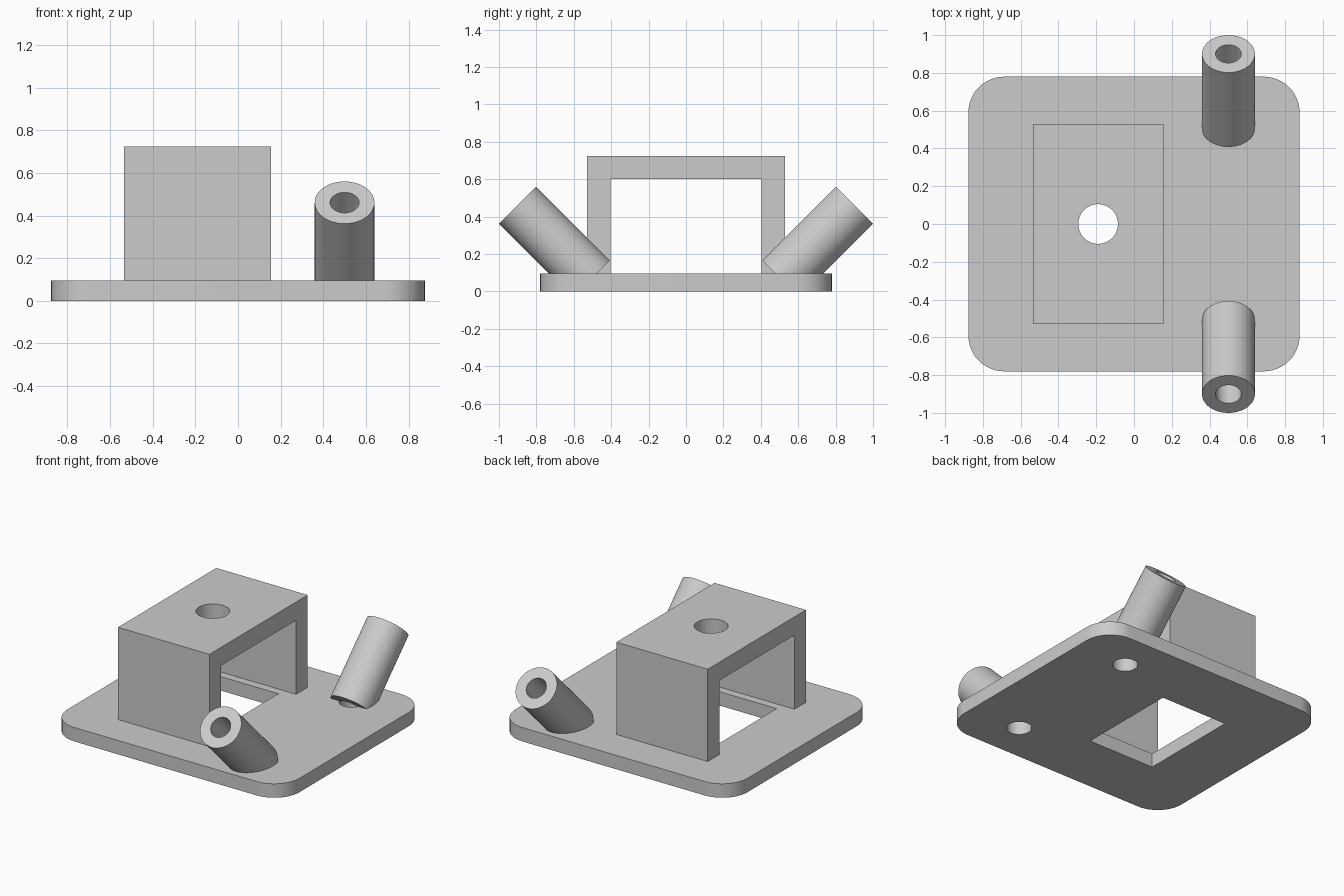
import bpy, bmesh
from math import radians

if "Cube" in bpy.data.objects:
    bpy.data.objects.remove(bpy.data.objects["Cube"], do_unlink=True)

grey = bpy.data.materials.new("plain grey")
grey.use_nodes = True
grey.diffuse_color = (0.6, 0.6, 0.6, 1)
grey.node_tree.nodes["Principled BSDF"].inputs["Base Color"].default_value = (0.6, 0.6, 0.6, 1)


def box(name, x, y, z):
    """Box from (min, max) pairs."""
    spans = (x, y, z)
    bpy.ops.mesh.primitive_cube_add(size=1, location=[sum(s) / 2 for s in spans])
    ob = bpy.context.object
    ob.name = name
    ob.scale = [s[1] - s[0] for s in spans]
    bpy.ops.object.transform_apply(location=True, rotation=True, scale=True)
    return ob


def cylinder(name, radius, depth, location, tilt=0):
    bpy.ops.mesh.primitive_cylinder_add(vertices=64, radius=radius, depth=depth,
                                        location=location, rotation=(tilt, 0, 0))
    ob = bpy.context.object
    ob.name = name
    bpy.ops.object.transform_apply(location=True, rotation=True, scale=True)
    return ob


def cut(ob, *cutters):
    """Subtract the cutters from the part and discard them."""
    for cutter in cutters:
        mod = ob.modifiers.new("cut", "BOOLEAN")
        mod.operation = "DIFFERENCE"
        mod.solver = "EXACT"
        mod.object = cutter
        bpy.context.view_layer.objects.active = ob
        bpy.ops.object.modifier_apply(modifier=mod.name)
        bpy.data.objects.remove(cutter, do_unlink=True)


def finish(ob):
    ob.data.materials.clear()
    ob.data.materials.append(grey)
    bpy.ops.object.select_all(action="DESELECT")
    ob.select_set(True)
    bpy.context.view_layer.objects.active = ob
    bpy.ops.object.shade_smooth_by_angle(angle=radians(30))


TOP = 0.095        # upper face of the plate
MID = -0.19        # bracket centre in x
TUBE_X = 0.5

# Base plate with rounded corners, window and two drain holes
plate = box("base_plate", (-0.877, 0.877), (-0.78, 0.78), (0, TOP))
bm = bmesh.new()
bm.from_mesh(plate.data)
corners = [e for e in bm.edges if abs(e.verts[0].co.z - e.verts[1].co.z) > 0.05]
bmesh.ops.bevel(bm, geom=corners, offset=0.19, segments=12, profile=0.5, affect="EDGES")
bm.to_mesh(plate.data)
bm.free()
cut(plate,
    box("window_cutter", (MID - 0.25, MID + 0.25), (-0.35, 0.35), (-1, 1)),
    *[cylinder("drain_cutter", 0.078, 1, (TUBE_X, s * 0.51, 0)) for s in (-1, 1)])
finish(plate)

# Bridge-shaped bracket with a round hole in its top
bracket = box("bracket", (MID - 0.345, MID + 0.345), (-0.53, 0.53), (TOP, 0.725))
cut(bracket,
    box("passage_cutter", (-2, 2), (-0.405, 0.405), (-1, 0.6)),
    cylinder("hole_cutter", 0.105, 1, (MID, 0, 0.7)))
finish(bracket)

# Pair of tubes leaning outwards, trimmed flush with the plate
for side, name in ((-1, "front_tube"), (1, "back_tube")):
    place = (TUBE_X, side * 0.704, 0.264)
    tilt = radians(-45 * side)
    tube = cylinder(name, 0.14, 0.557, place, tilt)
    cut(tube,
        cylinder("bore_cutter", 0.068, 2, place, tilt),
        box("trim_cutter", (-2, 2), (-2, 2), (-1, TOP - 0.003)))
    finish(tube)
